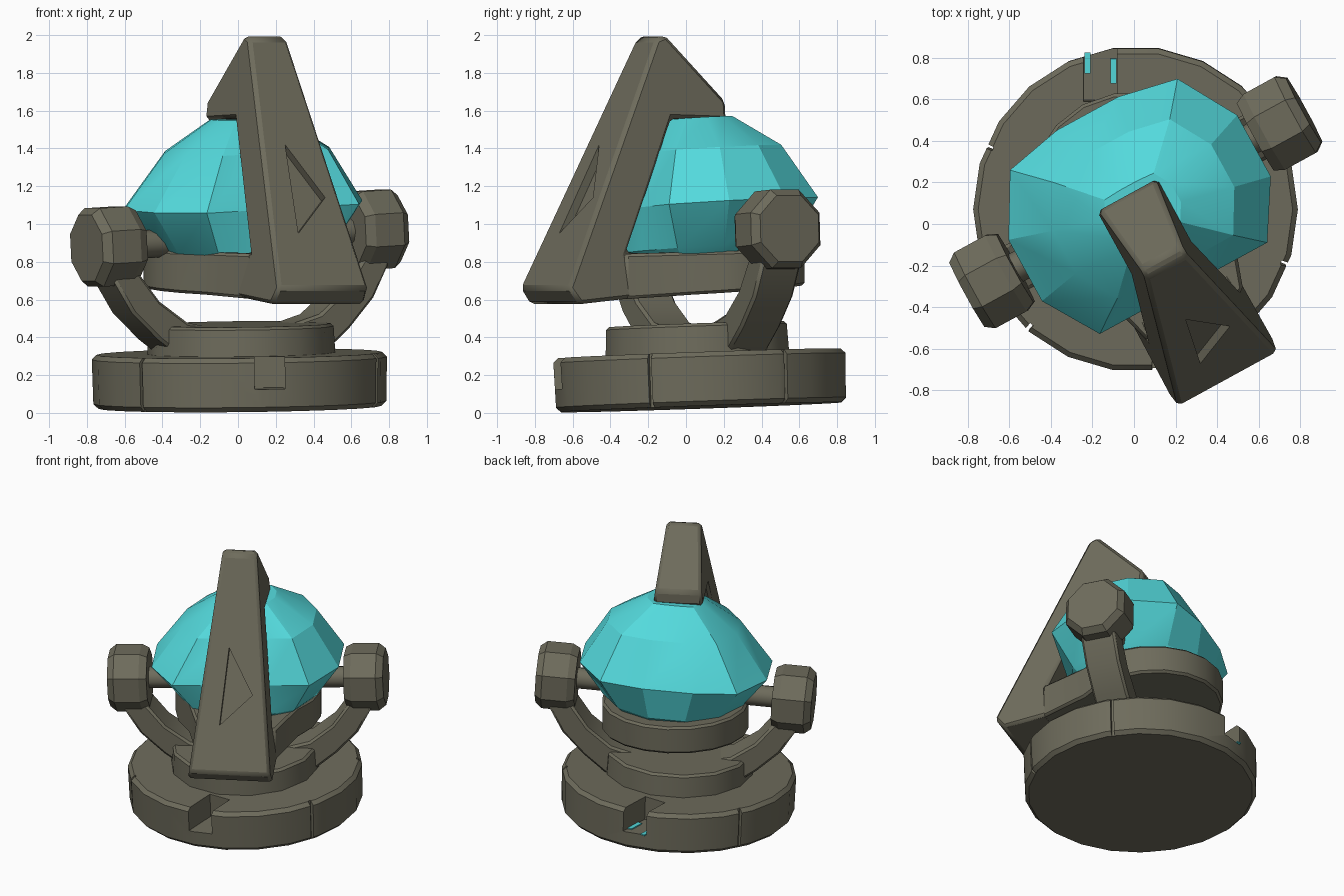
import bpy, bmesh, math
from mathutils import Matrix, Vector

if "Cube" in bpy.data.objects:
    bpy.data.objects.remove(bpy.data.objects["Cube"])

T, S = Matrix.Translation, Matrix.Diagonal


def R(deg, axis):
    return Matrix.Rotation(math.radians(deg), 4, axis)


def material(name, rgb):
    m = bpy.data.materials.new(name)
    m.diffuse_color = (*rgb, 1)
    m.use_nodes = True
    m.node_tree.nodes["Principled BSDF"].inputs["Base Color"].default_value = m.diffuse_color
    return m


STONE = material("olive stone", (0.155, 0.148, 0.106))
TEAL = material("teal crystal", (0.088, 0.70, 0.72))


def finish(name, bm, mat, matrix, bevel=0, smooth=28):
    bmesh.ops.recalc_face_normals(bm, faces=bm.faces)
    me = bpy.data.meshes.new(name)
    bm.to_mesh(me)
    bm.free()
    ob = bpy.data.objects.new(name, me)
    bpy.context.collection.objects.link(ob)
    me.materials.append(mat)
    ob.matrix_world = matrix
    if smooth:
        bpy.ops.object.select_all(action='DESELECT')
        bpy.context.view_layer.objects.active = ob
        ob.select_set(True)
        bpy.ops.object.shade_smooth_by_angle(angle=math.radians(smooth))
    if bevel:
        b = ob.modifiers.new("worn edges", 'BEVEL')
        b.width, b.segments, b.limit_method = bevel, 1, 'ANGLE'
        b.angle_limit = math.radians(35)
    return ob


def loft(name, rings, mat, matrix=Matrix(), bevel=0, smooth=28):
    """Skin a stack of equal rings and cap both ends."""
    bm = bmesh.new()
    vs = [[bm.verts.new(p) for p in ring] for ring in rings]
    n = len(vs[0])
    for a, b in zip(vs, vs[1:]):
        for i in range(n):
            j = (i + 1) % n
            bm.faces.new((a[i], a[j], b[j], b[i]))
    bm.faces.new(vs[0])
    bm.faces.new(vs[-1])
    return finish(name, bm, mat, matrix, bevel, smooth)


def circle(r, z, n, cx=0, cy=0, phase=0):
    a = [math.radians(phase) + math.tau * i / n for i in range(n)]
    return [(cx + r * math.cos(t), cy + r * math.sin(t), z) for t in a]


def boxes(name, matrices, mat, matrix):
    bm = bmesh.new()
    for m in matrices:
        bmesh.ops.create_cube(bm, size=1, matrix=m)
    return finish(name, bm, mat, matrix, smooth=0)


def cut(target, cutter):
    mod = target.modifiers.new("cut", 'BOOLEAN')
    mod.operation, mod.object, mod.solver = 'DIFFERENCE', cutter, 'EXACT'
    cutter.hide_render = True
    cutter.hide_viewport = True
    cutter.display_type = 'WIRE'


# Base: slightly tilted disc with two slots and several cracks
BASE = T((0.01, 0.08, 0.03)) @ R(2, 'X') @ R(-0.6, 'Y')
base = loft("base_disc", [circle(0.775, 0, 22), circle(0.782, 0.285, 22)], STONE, BASE, 0.025)
slots = [T((0.16, -0.72, 0.27)) @ S((0.16, 0.4, 0.3, 1)),
         T((-0.17, 0.72, 0.27)) @ S((0.16, 0.4, 0.3, 1))]
cracks = [R(a, 'Z') @ T((0.795, 0, 0.2)) @ S((0.1, 0.02, 0.7, 1)) for a in (-20, 36, 157, 228)]
cut(base, boxes("base_slot_cutter", slots + cracks, STONE, BASE))
boxes("slot_glow_plates", [T((-0.232, 0.70, 0.124)) @ S((0.03, 0.1, 0.008, 1)),
                           T((-0.107, 0.66, 0.124)) @ S((0.03, 0.12, 0.008, 1))], TEAL, BASE)

# Raised step on the base
loft("base_step", [circle(0.5, 0.25, 14), circle(0.49, 0.44, 14)], STONE,
     BASE @ T((0.01, -0.01, 0)), 0.015)

# Yoke: one curved bar rising to both sides
TURN = T((0, 0.1, 0)) @ R(28.7, 'Z')
YOKE = TURN @ T((0.01, 0, 0.925)) @ R(-3.2, 'Y') @ T((0, 0, -0.925))
half = [(0.40, 0.28), (0.58, 0.42), (0.73, 0.57), (0.84, 0.76),
        (0.68, 0.78), (0.56, 0.62), (0.40, 0.50), (0.20, 0.45)]
outline = half + [(-x, z) for x, z in reversed(half)]
loft("yoke", [[(x, y, z) for x, z in outline] for y in (-0.12, 0.12)], STONE, YOKE, 0.015)

# Knobs and pins on both ends of the yoke
for side, label in ((-1, "left"), (1, "right")):
    axle = YOKE @ T((0, 0, 0.925)) @ R(90 * side, 'Y')
    loft(label + "_knob", [circle(0.2, 0.66, 8, phase=22.5), circle(0.225, 0.71, 8, phase=22.5),
                           circle(0.225, 0.88, 8, phase=22.5), circle(0.19, 0.925, 8, phase=22.5)],
         STONE, axle, smooth=0)
    loft(label + "_pin", [circle(0.075, 0.35, 8), circle(0.075, 0.72, 8)], STONE, axle, smooth=50)

# Cradle: round tray drawn out to the front
arc = [math.radians(-42 + 264 * i / 14) for i in range(15)]
plan = [(0.26, -0.62)] + [(0.01 + 0.49 * math.cos(a), 0.045 + 0.49 * math.sin(a)) for a in arc]
plan.append((-0.26, -0.62))
loft("cradle", [[(x, y, 0.645 + 0.07 * y) for x, y in plan],
                [(x, y, 0.86 + 0.03 * y) for x, y in plan]], STONE, TURN, 0.015)

# Leaning front fin with hooked top, narrowing upward
fin_side = [(-0.965, 0.66), (-0.35, 1.98), (-0.29, 2.0), (0.05, 1.65), (0.05, 1.55),
            (-0.28, 1.56), (-0.60, 0.85), (-0.45, 0.84), (-0.45, 0.62), (-0.90, 0.575)]
fin = loft("front_fin", [[(s * (0.28 - 0.119 * (z - 0.6)) - 0.01, y, z) for y, z in fin_side]
                         for s in (-1, 1)], STONE, TURN, 0.02)

# Plain triangular recess in the fin face
normal = Vector((0, -0.91, 0.414))
tri = [Vector((x, -0.965 + 0.615 * (z - 0.66) / 1.32, z))
       for x, z in ((-0.05, 1.42), (-0.09, 0.95), (0.12, 1.14))]
cut(fin, loft("recess_cutter", [[p + normal * d for p in tri] for d in (-0.045, 0.06)],
              STONE, TURN, smooth=0))

# Faceted crystal, wide in the middle, flattened towards the fin and at the back
levels = [(0.40, 0.80, 0, -0.40, 0.40), (0.48, 0.87, 0, -0.46, 0.45),
          (0.65, 1.10, 0, -0.46, 0.50), (0.45, 1.39, 0.03, -0.34, 0.34),
          (0.19, 1.56, 0.03, -0.22, 0.12)]
rings = [[(x, min(max(y, front), back), h) for x, y, h in circle(r, z - 1, 12, cx, -0.02, 15)]
         for r, z, cx, front, back in levels]
loft("crystal_eye", rings, TEAL,
     T((0.02, 0.1, 1)) @ R(3.5, 'X') @ R(-1.5, 'Y') @ R(28.7, 'Z'), smooth=22)
